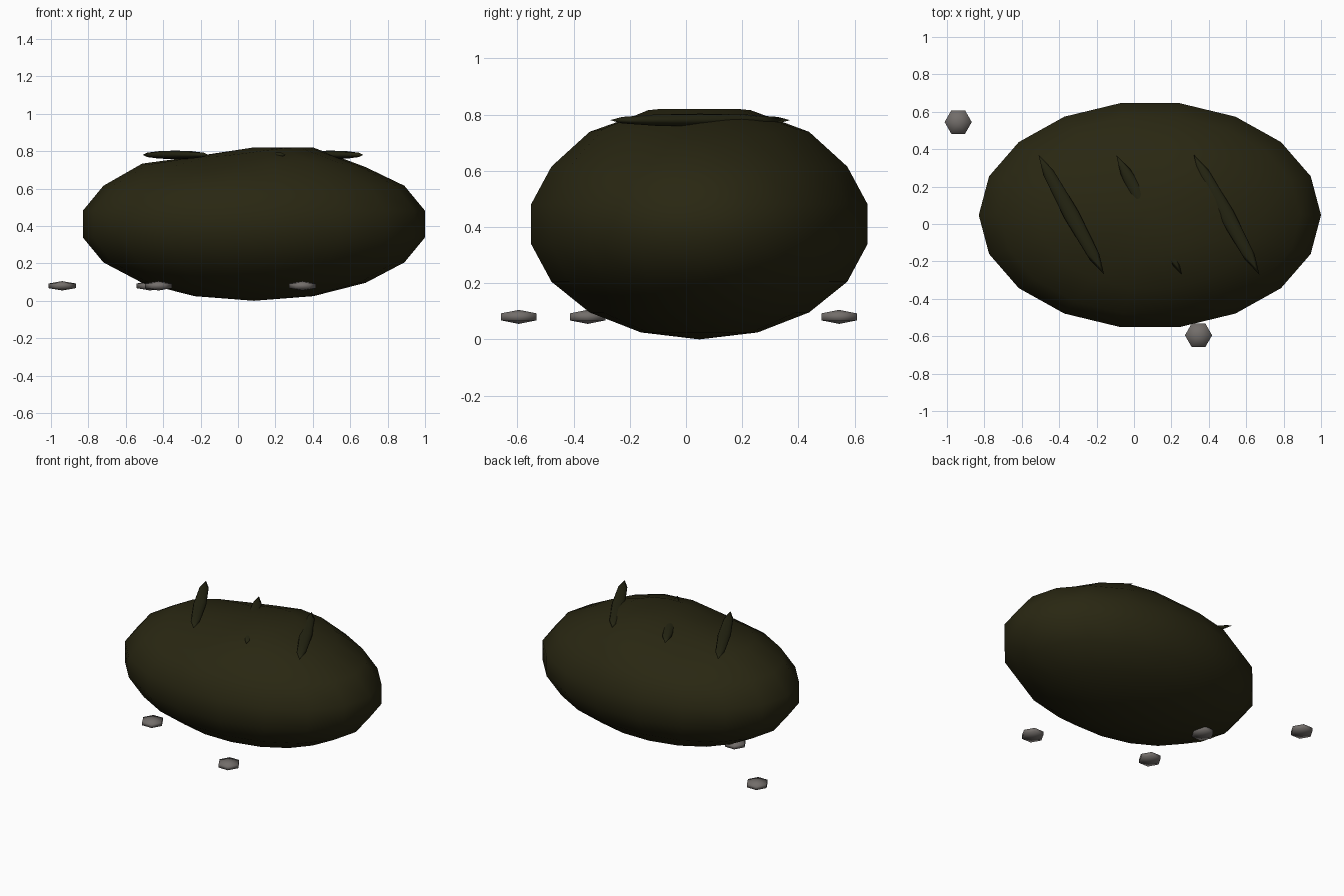
import bpy, bmesh, math
from mathutils import Matrix, Vector

cube = bpy.data.objects.get("Cube")
if cube:
    bpy.data.objects.remove(cube, do_unlink=True)


def material(name, rgb):
    mat = bpy.data.materials.new(name)
    mat.use_nodes = True
    mat.diffuse_color = (*rgb, 1)
    bsdf = mat.node_tree.nodes["Principled BSDF"]
    bsdf.inputs["Base Color"].default_value = (*rgb, 1)
    bsdf.inputs["Roughness"].default_value = 0.9
    return mat


dark_olive = material("dark olive", (0.022, 0.020, 0.006))
deep_olive = material("deep olive", (0.018, 0.018, 0.006))
stone_grey = material("stone grey", (0.17, 0.155, 0.145))


def ellipsoid(name, mat, centre, radii, segments, stacks, turn=0.0, shape=None):
    """Smooth UV sphere with one vertex column on +y, scaled, turned and placed."""
    bm = bmesh.new()
    bmesh.ops.create_uvsphere(bm, u_segments=segments, v_segments=stacks, radius=1)
    bm.transform(Matrix.Translation(centre) @ Matrix.Rotation(turn, 4, 'Z')
                 @ Matrix.Diagonal((*radii, 1)) @ Matrix.Rotation(math.pi / 2, 4, 'Z'))
    if shape:
        for v in bm.verts:
            shape(v)
    for f in bm.faces:
        f.smooth = True
    mesh = bpy.data.meshes.new(name)
    bm.to_mesh(mesh)
    bm.free()
    mesh.materials.append(mat)
    obj = bpy.data.objects.new(name, mesh)
    bpy.context.collection.objects.link(obj)
    return obj


def ripple(v):
    # gentle wave across the top of the mound
    if v.co.z > 0.65:
        v.co.z += 0.025 * math.sin(5.9 * (v.co.x - 0.085))


# Main mound
ellipsoid("mound", dark_olive, Vector((0.085, 0.0475, 0.41)), (0.929, 0.617, 0.41),
          18, 9, shape=ripple)

# Three slanted ridges lying across the top
for i, x in enumerate((-0.335, 0.08, 0.495)):
    ellipsoid(f"ridge_{i + 1}", deep_olive, Vector((x, 0.05, 0.78)), (0.042, 0.365, 0.023),
              8, 6, turn=math.radians(28.7))

# Flat pebbles around the base
pebbles = ((-0.94, 0.545), (0.345, -0.595), (-0.425, -0.35), (-0.47, 0.12))
for i, (x, y) in enumerate(pebbles):
    ellipsoid(f"pebble_{i + 1}", stone_grey, Vector((x, y, 0.08)), (0.084, 0.084, 0.025), 6, 3)
